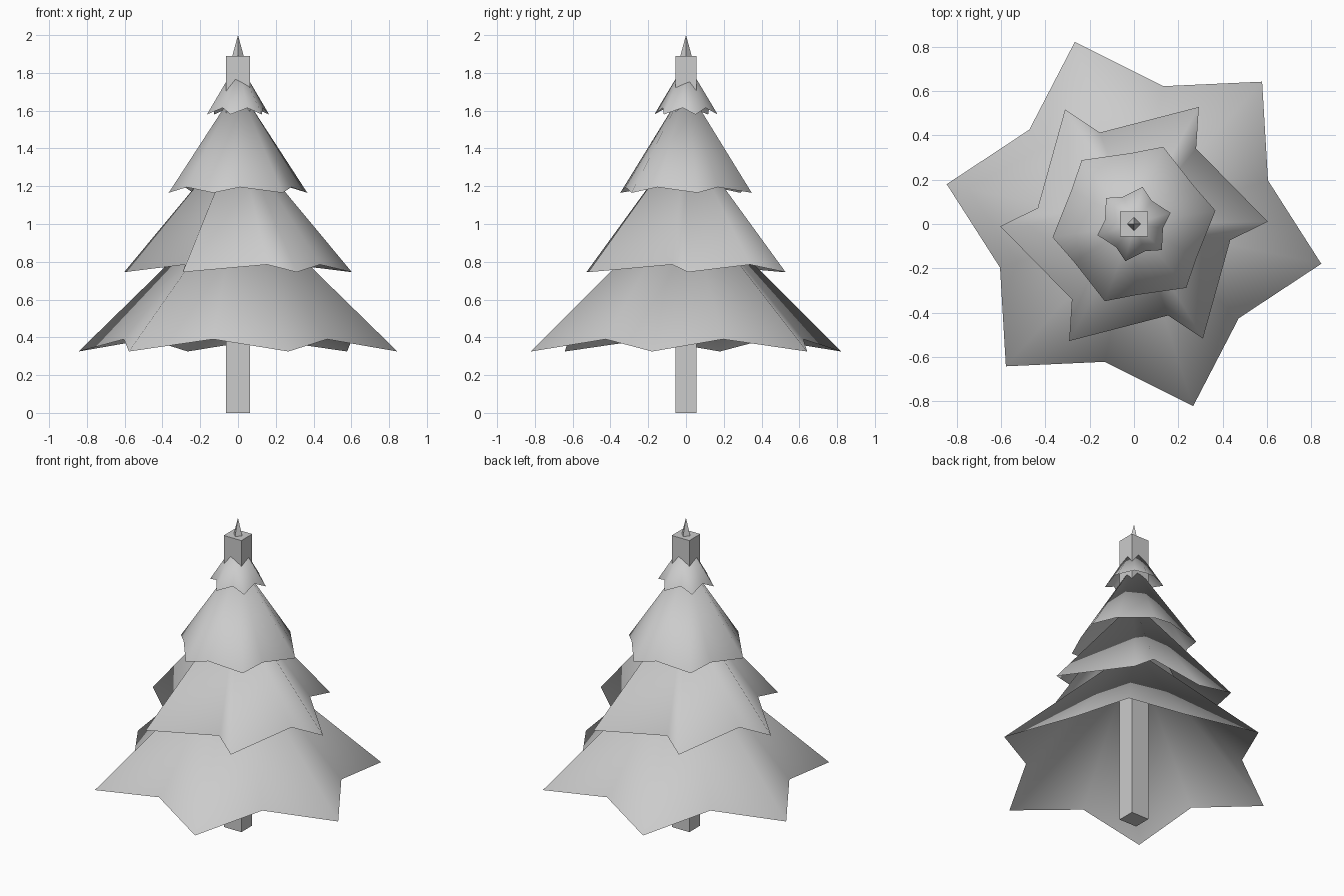
import bpy, bmesh
from math import cos, sin, radians

cube = bpy.data.objects.get("Cube")
if cube:
    bpy.data.objects.remove(cube, do_unlink=True)

GREY = (0.6, 0.6, 0.6, 1.0)
mat = bpy.data.materials.new("plain grey")
mat.use_nodes = True
mat.diffuse_color = GREY
shader = next(n for n in mat.node_tree.nodes if n.type == "BSDF_PRINCIPLED")
shader.inputs["Base Color"].default_value = GREY
shader.inputs["Roughness"].default_value = 0.8


def finish(name, bm, smooth=False):
    mesh = bpy.data.meshes.new(name)
    for face in bm.faces:
        face.smooth = smooth
    bm.to_mesh(mesh)
    bm.free()
    mesh.materials.append(mat)
    obj = bpy.data.objects.new(name, mesh)
    bpy.context.collection.objects.link(obj)
    return obj


def polar(radius, degrees, z):
    a = radians(degrees)
    return (radius * cos(a), radius * sin(a), z)


def branch_tier(name, tip, notch, apex_z):
    """Open six-pointed skirt; tip and notch are (radius, angle, height)."""
    bm = bmesh.new()
    apex = bm.verts.new((0, 0, apex_z))
    rim = []
    for k in range(6):
        for radius, angle, z in (tip, notch):
            rim.append(bm.verts.new(polar(radius, angle + 60 * k, z)))
    for i, v in enumerate(rim):
        bm.faces.new((v, rim[(i + 1) % len(rim)], apex))
    return finish(name, bm, smooth=True)


# Branch skirts, widest at the bottom
branch_tier("bottom_branches", (0.863, -12, 0.325), (0.635, 18, 0.39), 1.15)
branch_tier("lower_middle_branches", (0.603, 1, 0.745), (0.44, 50.5, 0.785), 1.47)
branch_tier("upper_middle_branches", (0.372, 9.3, 1.165), (0.32, 32, 1.195), 1.73)
branch_tier("top_branches", (0.172, 17, 1.58), (0.132, 52, 1.615), 1.86)

# Square trunk running the full height
bm = bmesh.new()
bmesh.ops.create_cube(bm, size=1)
for v in bm.verts:
    v.co = (v.co.x * 0.126, v.co.y * 0.112, (v.co.z + 0.5) * 1.89)
finish("trunk", bm)

# Small pointed finial
bm = bmesh.new()
bmesh.ops.create_cone(bm, cap_ends=True, segments=4, radius1=0.03, radius2=0, depth=0.11)
bmesh.ops.translate(bm, verts=bm.verts, vec=(0, 0, 1.945))
finish("tip_spike", bm)
